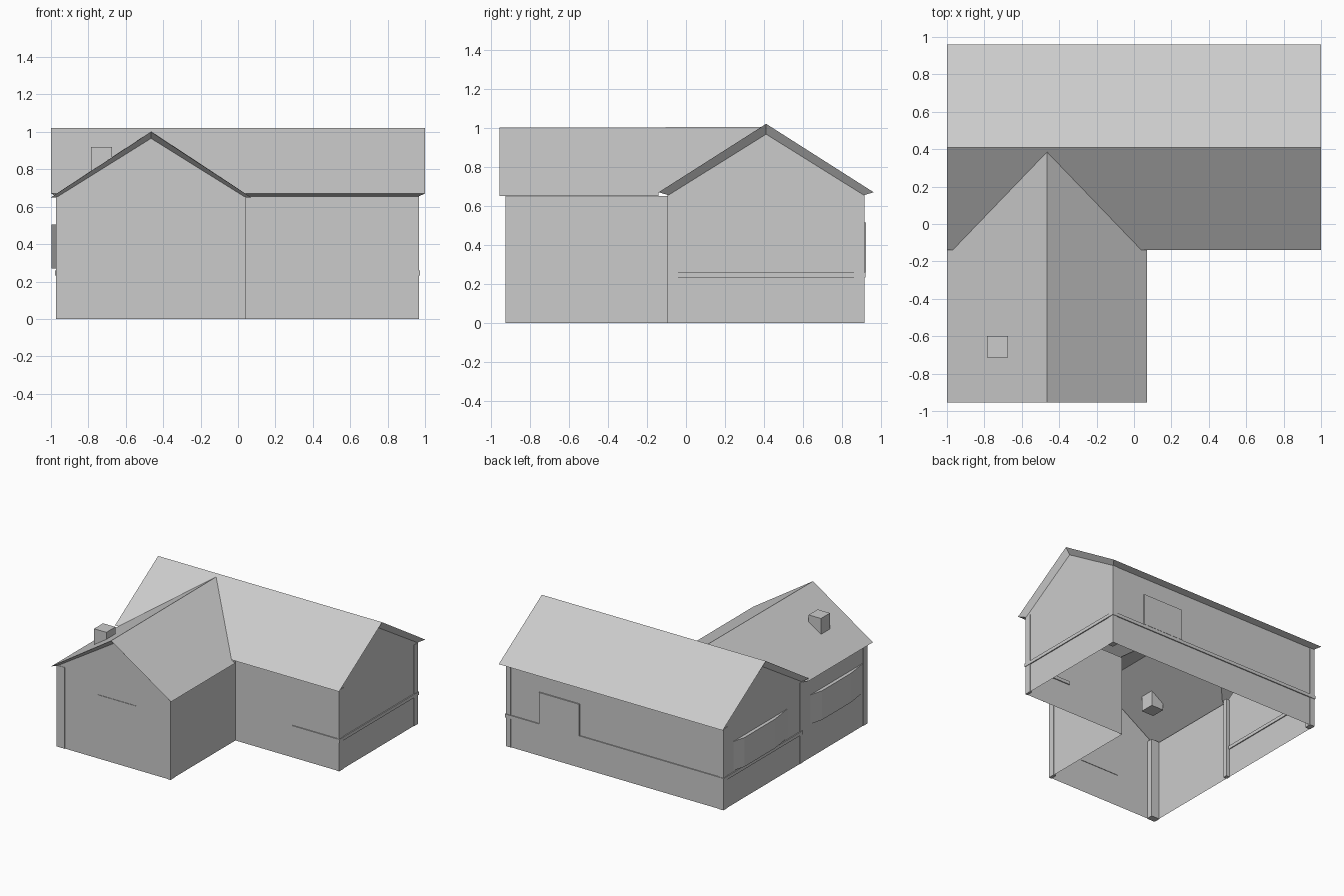
import bpy

if "Cube" in bpy.data.objects:
    bpy.data.objects.remove(bpy.data.objects["Cube"])


def sheet(name, polys):
    """Object made of separate flat polygons."""
    verts, faces = [], []
    for p in polys:
        faces.append(range(len(verts), len(verts) + len(p)))
        verts += p
    me = bpy.data.meshes.new(name)
    me.from_pydata(verts, [], [list(f) for f in faces])
    ob = bpy.data.objects.new(name, me)
    bpy.context.collection.objects.link(ob)
    return ob


def box(name, x0, x1, y0, y1, z0, z1):
    bpy.ops.mesh.primitive_cube_add(size=1, location=((x0 + x1) / 2, (y0 + y1) / 2, (z0 + z1) / 2))
    ob = bpy.context.object
    ob.name = name
    ob.scale = (x1 - x0, y1 - y0, z1 - z0)
    return ob


def strip(a, b):
    """Quads bridging two open paths."""
    return [[a[i], a[i + 1], b[i + 1], b[i]] for i in range(len(a) - 1)]


# main dimensions
L, R, WR = -0.97, 0.965, 0.04          # wall planes in x, wing right wall
F, B, WF = -0.09, 0.91, -0.92          # wall planes in y, wing front wall
MX, WX, MY = 1.0, -0.465, 0.41         # roof half length, wing ridge x, main ridge y
ME, MT, WE, WT = 0.67, 1.02, 0.65, 1.0  # eave and ridge heights
WALL = 0.655

# main block walls
gable = [(F, WALL), (MY, 0.967), (B, WALL)]
sheet("main_walls", [
    [(x, F, 0), (x, B, 0)] + [(x, y, z) for y, z in reversed(gable)] for x in (L, R)
] + [
    [(L, B, 0), (R, B, 0), (R, B, WALL), (L, B, WALL)],
    [(WR, F, 0), (R, F, 0), (R, F, WALL), (WR, F, WALL)],
])

# front wing walls
wing_gable = [(L, WE), (WX, 0.965), (WR, WE)]
sheet("wing_walls", [
    [(L, WF, 0), (WR, WF, 0)] + [(x, WF, z) for x, z in reversed(wing_gable)],
    [(L, WF, 0), (L, F, 0), (L, F, WE), (L, WF, WE)],
    [(WR, WF, 0), (WR, F, 0), (WR, F, WE), (WR, WF, WE)],
])

# main roof, front slope notched along the valleys
sheet("main_roof", [
    [(-MX, 0.96, ME), (MX, 0.96, ME), (MX, MY, MT), (-MX, MY, MT)],
    [(-MX, -0.14, ME), (-0.97, -0.14, ME), (WX, 0.385, 1.004),
     (WX, MY, MT), (-MX, MY, MT)],
    [(MX, -0.14, ME), (MX, MY, MT), (WX, MY, MT),
     (WX, 0.385, 1.004), (WR, -0.14, ME)],
])

# wing roof
sheet("wing_roof", [
    [(WX, -0.955, WT), (WX, 0.385, 1.004), (v, -0.14, ME), (e, -0.14, WE), (e, -0.955, WE)]
    for v, e in ((-0.97, -1.0), (WR, 0.07))
])

# soffits closing the overhangs down to the walls
rake = [(-0.14, ME), (MY, MT), (0.96, ME)]
soffit = []
for xr, xw in ((-MX, L), (MX, R)):
    soffit += strip([(xr, y, z) for y, z in rake], [(xw, y, z) for y, z in gable])
soffit += [
    [(-MX, 0.96, ME), (MX, 0.96, ME), (R, B, WALL), (L, B, WALL)],
    [(WR, -0.14, ME), (MX, -0.14, ME), (R, F, WALL), (WR, F, WALL)],
]
sheet("main_soffit", soffit)
wing_rake = [(-1.0, WE), (WX, WT), (0.07, WE)]
sheet("wing_soffit", strip([(x, -0.955, z) for x, z in wing_rake], [(x, WF, z) for x, z in wing_gable]) + [
    [(e, -0.955, WE), (e, -0.14, WE), (w, F, WE), (w, WF, WE)] for e, w in ((-1.0, L), (0.07, WR))
])

# corner boards
for i, (x, y, dx, dy) in enumerate([
    (L, WF, 0.07, 0.05), (WR, WF, -0.02, 0.05), (R, F, -0.015, 0.05),
    (R, B, -0.04, -0.05), (L, B, 0.04, -0.05), (L, F, 0.03, 0.03),
]):
    sx, sy = (1 if dx > 0 else -1) * 0.004, (1 if dy > 0 else -1) * 0.004
    xs, ys = sorted((x - sx, x + dx)), sorted((y - sy, y + dy))
    box(f"corner_board_{i}", *xs, *ys, 0, WALL)

# belt course around the main block
T = 0.008
for name, ext in {
    "front": (0.55, R + T, F - T, F + T),
    "right": (R - T, R + T, F, B + T),
    "back": (L - T, R + T, B - T, B + T),
    "left": (L - T, L + T, F, B),
}.items():
    box(f"belt_{name}", *ext, 0.233, 0.26)

# flat windows
box("front_window", -0.61, -0.26, WF - 0.004, WF + 0.004, 0.26, 0.515)
box("back_window", 0.31, 0.67, B - 0.004, B + 0.01, 0.26, 0.515)

# bay windows on the left side
for name, ys in (("main", (0.78, 0.68, 0.29, 0.09)), ("wing", (-0.20, -0.31, -0.68, -0.88))):
    plan = list(zip((L, -0.998, -0.998, L), ys))
    lo = [(x, y, 0.27) for x, y in plan]
    hi = [(x, y, 0.505) for x, y in plan]
    sheet(f"bay_window_{name}", strip(lo, hi) + [lo, hi])

# chimney
box("chimney", -0.785, -0.675, -0.715, -0.60, 0.74, 0.92)
